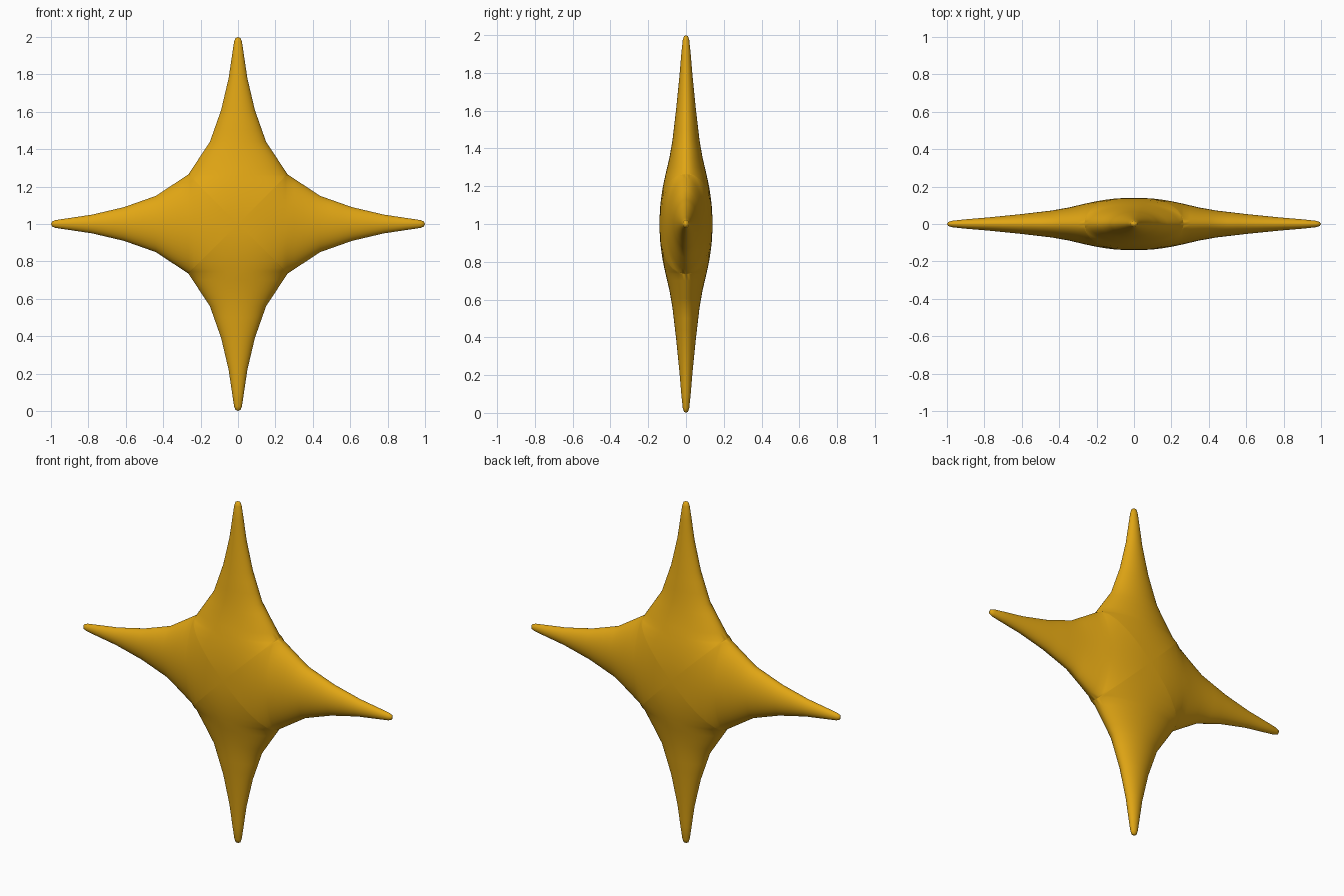
import bpy, bmesh, math

if "Cube" in bpy.data.objects:
    bpy.data.objects.remove(bpy.data.objects["Cube"])

# Outline of an arm: distance from centre -> half width (front view)
OUTLINE = [(0, 1), (.02, .98), (.05, .78), (.09, .62), (.148, .44), (.265, .265),
           (.44, .15), (.61, .09), (.78, .05), (.975, .021), (.993, .014), (1, 0)]
# Distance from centre -> half thickness (side view)
THICK = [(0, .14), (.05, .139), (.1, .136), (.15, .13), (.2, .122), (.265, .108),
         (.35, .088), (.44, .072), (.61, .052), (.78, .035), (.9, .025),
         (.975, .017), (.993, .011), (1, 0)]
STATIONS = [0, .05, .1, .15, .2, .235, .255, .265, .3, .35, .395, .44, .5, .56,
            .61, .7, .78, .85, .9, .975, .993, 1]
N = 12


def lerp_table(table, u):
    for (a, p), (b, q) in zip(table, table[1:]):
        if u <= b:
            return p + (q - p) * (u - a) / (b - a)
    return table[-1][1]


def arm_point(u, k, side):
    """Point on one arm, rounded across its width."""
    full = lerp_table(OUTLINE, u)
    t = math.sin(math.pi / 2 * k / N)
    v = t * min(u, full)                      # arms meet along the diagonals
    ratio = abs(v) / full if full > 0 else 1
    y = lerp_table(THICK, u) * max(0, 1 - ratio * ratio) ** 0.53
    return u, side * y, v


# Four arms, front and back
bm = bmesh.new()
for arm in range(4):
    c, s = [(1, 0), (0, 1), (-1, 0), (0, -1)][arm]
    for side in (-1, 1):
        grid = []
        for u in STATIONS:
            row = []
            for k in range(-N, N + 1):
                a, y, v = arm_point(u, k, side)
                row.append(bm.verts.new((a * c - v * s, y, 1 + a * s + v * c)))
            grid.append(row)
        for r0, r1 in zip(grid, grid[1:]):
            for k in range(2 * N):
                quad = (r0[k], r1[k], r1[k + 1], r0[k + 1])
                bm.faces.new(quad if side < 0 else quad[::-1])
bmesh.ops.remove_doubles(bm, verts=bm.verts, dist=0.0002)
bmesh.ops.recalc_face_normals(bm, faces=bm.faces)

mesh = bpy.data.meshes.new("star")
bm.to_mesh(mesh)
bm.free()
star = bpy.data.objects.new("star", mesh)
bpy.context.collection.objects.link(star)

# Golden colour and smooth surface
gold = bpy.data.materials.new("golden yellow")
gold.diffuse_color = (0.75, 0.38, 0.007, 1)
gold.use_nodes = True
gold.node_tree.nodes["Principled BSDF"].inputs["Base Color"].default_value = gold.diffuse_color
mesh.materials.append(gold)
for p in mesh.polygons:
    p.use_smooth = True
